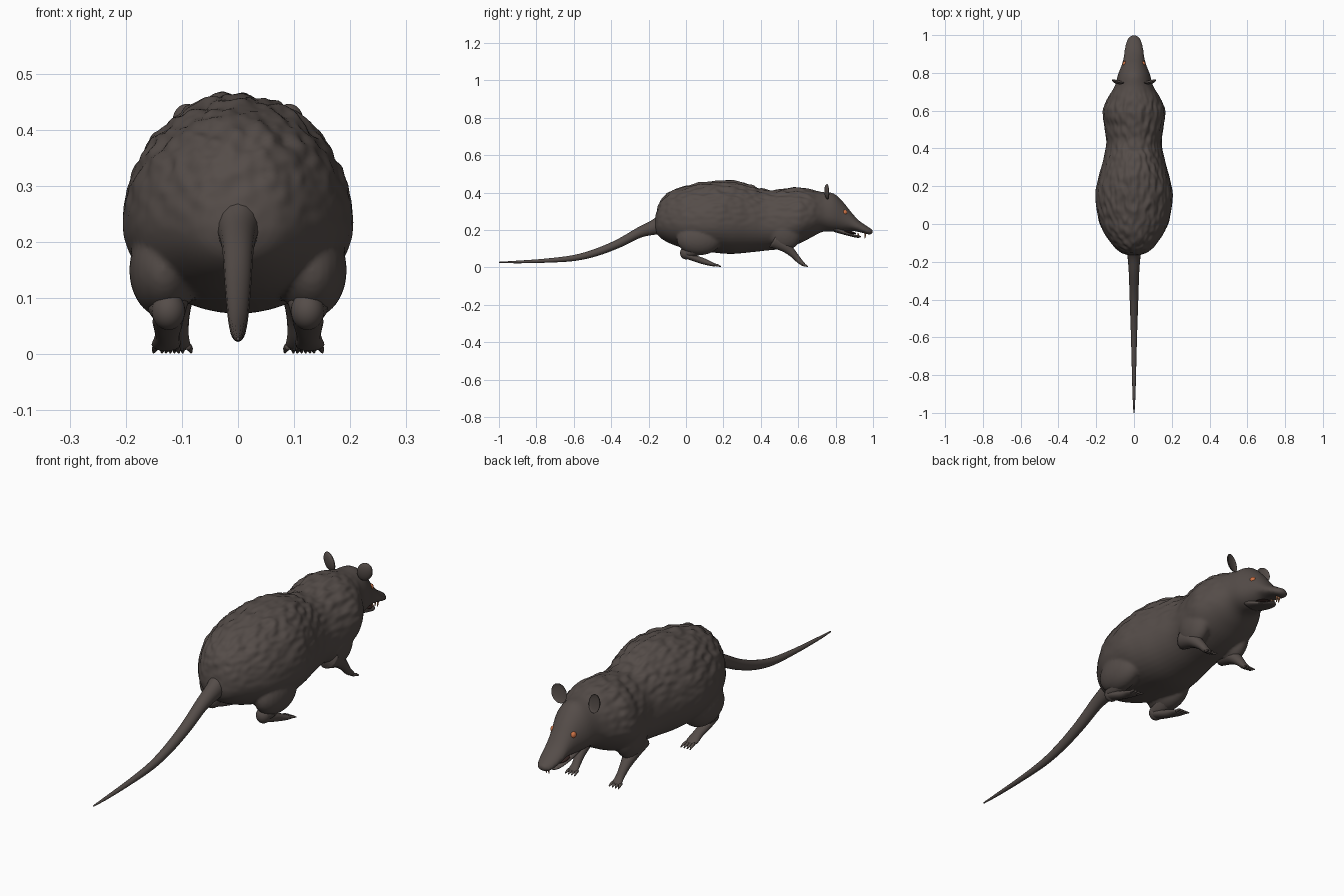
import bpy
import math
from mathutils import Vector, noise

cube = bpy.data.objects.get("Cube")
if cube:
    bpy.data.objects.remove(cube)


def material(name, rgb):
    m = bpy.data.materials.new(name)
    m.use_nodes = True
    m.diffuse_color = (*rgb, 1)
    m.node_tree.nodes["Principled BSDF"].inputs["Base Color"].default_value = (*rgb, 1)
    return m


FUR = material("dark brown fur", (0.09, 0.073, 0.066))
EYE = material("orange eye", (0.62, 0.17, 0.06))
TOOTH = material("tan tooth", (0.45, 0.2, 0.1))
MOUTH = material("dark mouth", (0.03, 0.015, 0.013))


def smooth_path(rows, steps):
    """Catmull-Rom interpolation through tuples of numbers."""
    out = []
    rows = [Vector(r) for r in rows]
    last = len(rows) - 1
    for i in range(last):
        a, b, c, d = rows[max(i - 1, 0)], rows[i], rows[i + 1], rows[min(i + 2, last)]
        for k in range(steps):
            t = k / steps
            out.append(0.5 * (2 * b + (c - a) * t + (2 * a - 5 * b + 4 * c - d) * t * t
                              + (3 * b - a - 3 * c + d) * t ** 3))
    return out + [rows[-1]]


def add_mesh(name, verts, faces, mat):
    me = bpy.data.meshes.new(name)
    me.from_pydata(verts, [], faces)
    me.materials.append(mat)
    me.polygons.foreach_set("use_smooth", [True] * len(me.polygons))
    ob = bpy.data.objects.new(name, me)
    bpy.context.collection.objects.link(ob)
    return ob


def skin_rings(name, rings, mat):
    n = len(rings[0])
    verts = [v for r in rings for v in r]
    faces = [(i * n + j, i * n + (j + 1) % n, (i + 1) * n + (j + 1) % n, (i + 1) * n + j)
             for i in range(len(rings) - 1) for j in range(n)]
    faces += [tuple(reversed(range(n))), tuple(range(len(verts) - n, len(verts)))]
    return add_mesh(name, verts, [f[::-1] for f in faces], mat)


def trunk(name, rows, mat, mid=0.4, steps=5, sides=40):
    """Upright rings from rows of (y, bottom, top, half width)."""
    rings = []
    for y, lo, hi, w in smooth_path(rows, steps):
        zm = lo + mid * (hi - lo)
        ring = []
        for j in range(sides):
            a = math.tau * j / sides
            s = math.sin(a)
            ring.append((max(w, 0.002) * math.cos(a), y, zm + s * (hi - zm if s > 0 else zm - lo)))
        rings.append(ring)
    return skin_rings(name, rings, mat)


def limb(name, rows, mat, steps=4, sides=14):
    """Tube along rows of (x, y, z, half width, half thickness)."""
    path = smooth_path(rows, steps)
    rings = []
    for i, p in enumerate(path):
        tangent = (path[min(i + 1, len(path) - 1)] - path[max(i - 1, 0)])
        side = Vector((1, 0, 0))
        up = side.cross(Vector(tangent[:3])).normalized()
        rings.append([Vector(p[:3]) + side * p[3] * math.cos(a) + up * p[4] * math.sin(a)
                      for a in (math.tau * j / sides for j in range(sides))])
    return skin_rings(name, rings, mat)


def ball(name, loc, scale, mat, rot=(0, 0, 0)):
    bpy.ops.mesh.primitive_uv_sphere_add(segments=24, ring_count=16, location=loc, rotation=rot)
    ob = bpy.context.object
    ob.name = name
    ob.scale = scale
    ob.data.materials.append(mat)
    bpy.ops.object.shade_smooth()
    return ob


# Body, neck and head in one run from rump to nose
body = trunk("body", [
    (-0.165, 0.2, 0.26, 0.03), (-0.145, 0.165, 0.34, 0.08), (-0.09, 0.13, 0.4, 0.13),
    (0, 0.1, 0.435, 0.18), (0.14, 0.08, 0.46, 0.206), (0.24, 0.072, 0.465, 0.19),
    (0.34, 0.08, 0.445, 0.163), (0.43, 0.09, 0.413, 0.147), (0.52, 0.1, 0.42, 0.158),
    (0.6, 0.125, 0.428, 0.166), (0.67, 0.16, 0.415, 0.138), (0.73, 0.19, 0.403, 0.102),
    (0.79, 0.19, 0.395, 0.085), (0.84, 0.192, 0.35, 0.066), (0.88, 0.195, 0.3, 0.055),
    (0.92, 0.19, 0.255, 0.05), (0.96, 0.18, 0.226, 0.042), (0.985, 0.175, 0.21, 0.03),
    (1, 0.185, 0.2, 0.012)], FUR)

# Haunches and shoulders blended into the body
lumps = [body]
for s in (1, -1):
    lumps.append(ball("haunch", (s * 0.132, 0.07, 0.15), (0.062, 0.12, 0.085), FUR))
    lumps.append(ball("shoulder", (s * 0.105, 0.53, 0.19), (0.053, 0.09, 0.1), FUR))
bpy.ops.object.select_all(action="DESELECT")
for ob in lumps:
    ob.select_set(True)
bpy.context.view_layer.objects.active = body
bpy.ops.object.join()
remesh = body.modifiers.new("blend", "REMESH")
remesh.mode = "VOXEL"
remesh.voxel_size = 0.007
remesh.use_smooth_shade = True
relax = body.modifiers.new("relax", "SMOOTH")
relax.factor = 0.5
relax.iterations = 5
bpy.context.view_layer.update()
graph = bpy.context.evaluated_depsgraph_get()
baked = bpy.data.meshes.new_from_object(body.evaluated_get(graph))
body.modifiers.clear()
body.data = baked
baked.materials.clear()
baked.materials.append(FUR)
baked.polygons.foreach_set("use_smooth", [True] * len(baked.polygons))

# Clumped fur, strongest along the back and rump
shifts = []
for v in baked.vertices:
    x, y, z = v.co
    mask = max(0, min(1, (z - 0.2) / 0.2)) * max(0, min(1, (0.74 - y) / 0.1))
    tuft = noise.noise(Vector((x * 42, y * 22, z * 42)))
    shifts.append(v.normal * 0.009 * mask * tuft)
for v, d in zip(baked.vertices, shifts):
    v.co += d

# Tail
limb("tail", [
    (0, -0.1, 0.25, 0.05, 0.06), (0, -0.16, 0.218, 0.036, 0.042), (0, -0.25, 0.186, 0.028, 0.028),
    (0, -0.36, 0.128, 0.024, 0.023), (0, -0.48, 0.08, 0.02, 0.02), (0, -0.6, 0.05, 0.016, 0.016),
    (0, -0.75, 0.036, 0.012, 0.011), (0, -0.9, 0.029, 0.008, 0.007),
    (0, -1, 0.027, 0.003, 0.003)], FUR, sides=16)

# Lower jaw and mouth lining
trunk("lower_jaw", [(0.79, 0.19, 0.24, 0.05), (0.84, 0.176, 0.205, 0.042),
                    (0.89, 0.163, 0.18, 0.031), (0.92, 0.158, 0.172, 0.02),
                    (0.935, 0.162, 0.168, 0.006)], FUR, sides=20)
ball("mouth_lining", (0, 0.865, 0.19), (0.036, 0.045, 0.009), MOUTH, (-0.2, 0, 0))

for s, label in ((1, "left"), (-1, "right")):
    # Hind leg, folded with a long flat foot
    limb(label + "_hind_leg", [
        (s * 0.128, 0.08, 0.12, 0.045, 0.05), (s * 0.126, 0.03, 0.088, 0.036, 0.036),
        (s * 0.124, -0.005, 0.072, 0.028, 0.022), (s * 0.125, 0.03, 0.055, 0.027, 0.018),
        (s * 0.126, 0.09, 0.034, 0.022, 0.017), (s * 0.128, 0.14, 0.017, 0.026, 0.011),
        (s * 0.128, 0.16, 0.012, 0.018, 0.006)], FUR)
    ball(label + "_heel", (s * 0.124, 0, 0.077), (0.03, 0.032, 0.034), FUR)
    # Front leg
    limb(label + "_front_leg", [
        (s * 0.108, 0.47, 0.15, 0.04, 0.05), (s * 0.11, 0.53, 0.112, 0.033, 0.032),
        (s * 0.108, 0.575, 0.07, 0.022, 0.02), (s * 0.106, 0.605, 0.036, 0.018, 0.015),
        (s * 0.106, 0.628, 0.016, 0.021, 0.01), (s * 0.106, 0.637, 0.011, 0.015, 0.006)], FUR)
    # Toes
    for k in range(4):
        f = k - 1.5
        for part, x, y, size in (("hind", 0.128, 0.15, 1), ("front", 0.106, 0.622, 0.8)):
            limb(label + "_" + part + "_toe", [
                (s * x + f * 0.011, y, 0.014, 0.006, 0.007),
                (s * x + f * 0.013, y + 0.02 * size, 0.011, 0.006, 0.006),
                (s * x + f * 0.015, y + 0.037 * size, 0.003, 0.002, 0.002)], FUR, sides=8)
    # Cupped ear
    ear = ball(label + "_ear", (s * 0.085, 0.757, 0.405), (0.032, 0.016, 0.042), FUR,
               (0.1, s * 0.3, s * 0.3))
    for v in ear.data.vertices:
        if v.co.y > 0:
            v.co.y *= -0.45
    # Eye and incisors
    ball(label + "_eye", (s * 0.048, 0.848, 0.294), (0.012, 0.014, 0.014), EYE)
    for part, y, top, tip in (("upper", 0.955, 0.19, 0.155), ("lower", 0.918, 0.163, 0.184)):
        limb(label + "_" + part + "_incisor", [
            (s * 0.006, y, top, 0.005, 0.005), (s * 0.006, y + 0.004, (top + tip) / 2, 0.004, 0.004),
            (s * 0.006, y, tip, 0.002, 0.002)], TOOTH, sides=8)
